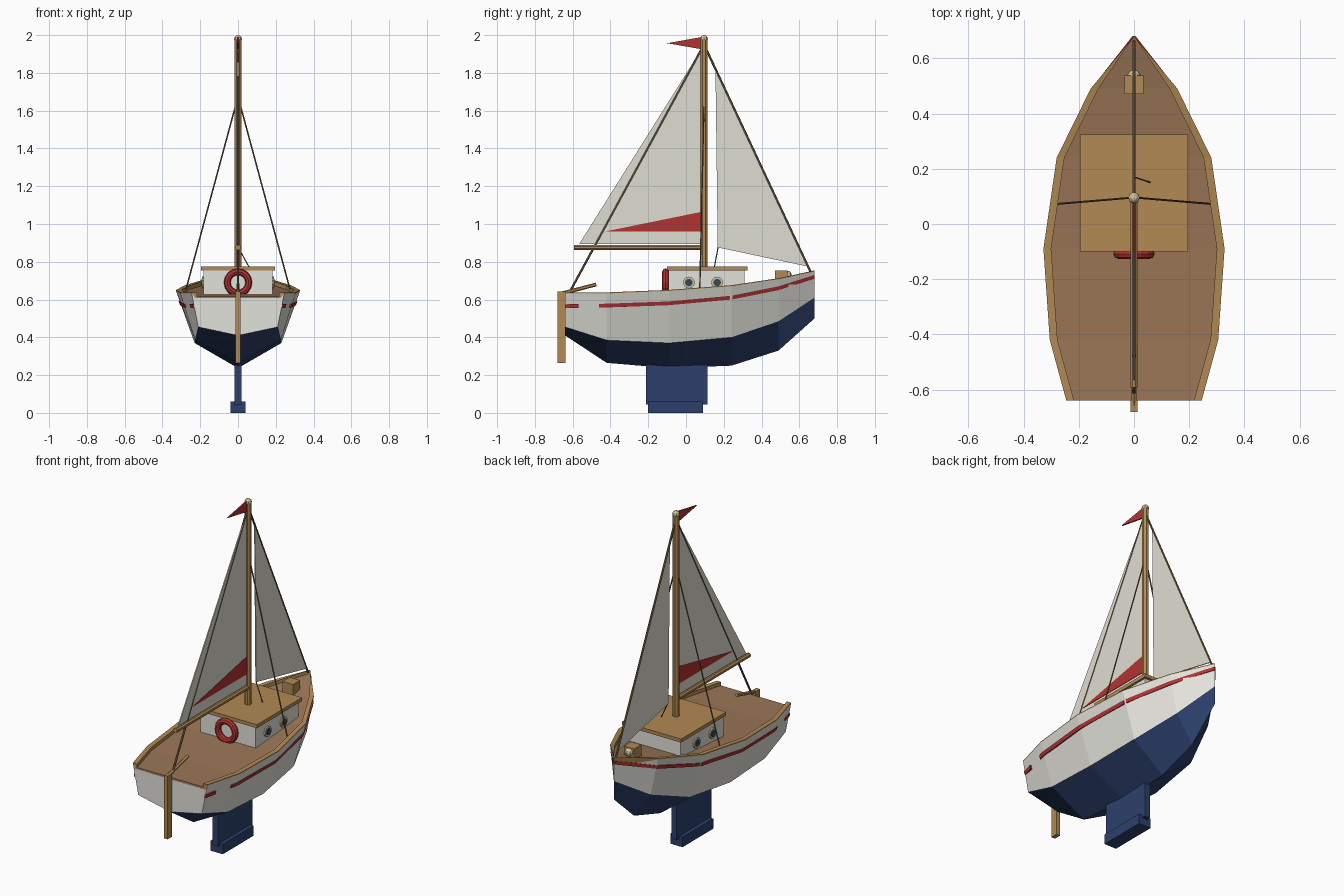
import bpy, bmesh, math
from mathutils import Vector

if "Cube" in bpy.data.objects:
    bpy.data.objects.remove(bpy.data.objects["Cube"])


def material(name, r, g, b):
    m = bpy.data.materials.new(name)
    m.diffuse_color = [(c / 255) ** 2.2 for c in (r, g, b)] + [1]
    m.use_nodes = True
    m.node_tree.nodes["Principled BSDF"].inputs["Base Color"].default_value = m.diffuse_color
    return m


WHITE = material("white_paint", 226, 225, 218)
NAVY = material("navy_paint", 48, 66, 108)
WOOD = material("light_wood", 176, 137, 84)
DECK = material("deck_wood", 155, 118, 88)
RED = material("red_paint", 178, 54, 54)
SAIL = material("sail_cloth", 222, 220, 208)
ROPE = material("rope", 112, 98, 70)
BRASS = material("brass", 205, 195, 155)
GLASS = material("dark_glass", 50, 75, 95)


def finish(name, bm, *mats):
    bmesh.ops.remove_doubles(bm, verts=bm.verts, dist=1e-5)
    bmesh.ops.recalc_face_normals(bm, faces=bm.faces)
    me = bpy.data.meshes.new(name)
    bm.to_mesh(me)
    bm.free()
    for m in mats:
        me.materials.append(m)
    ob = bpy.data.objects.new(name, me)
    bpy.context.collection.objects.link(ob)
    return ob


def loft(name, rings, mat):
    """Closed solid through a row of rings."""
    bm = bmesh.new()
    rows = [[bm.verts.new(p) for p in r] for r in rings]
    n = len(rows[0])
    for a, b in zip(rows, rows[1:]):
        for i in range(n):
            j = (i + 1) % n
            bm.faces.new((a[i], a[j], b[j], b[i]))
    bm.faces.new(rows[0])
    bm.faces.new(rows[-1])
    return finish(name, bm, mat)


def box(name, x, y, z, mat):
    return loft(name, [[(a, b, c) for a, b in ((x[0], y[0]), (x[1], y[0]), (x[1], y[1]), (x[0], y[1]))]
                       for c in z], mat)


def sheet(name, yz, mat, half=0.003):
    """Thin panel in the centre plane."""
    return loft(name, [[(x, y, z) for y, z in yz] for x in (-half, half)], mat)


def rod(name, p, q, r, mat, sides=8):
    p, q = Vector(p), Vector(q)
    rot = (q - p).to_track_quat('Z', 'Y')
    ring = [rot @ Vector((r * math.cos(t), r * math.sin(t), 0))
            for t in (2 * math.pi * (i + .5) / sides for i in range(sides))]
    return loft(name, [[c + v for v in ring] for c in (p, q)], mat)


def ball(name, loc, r, mat):
    bm = bmesh.new()
    bmesh.ops.create_uvsphere(bm, u_segments=8, v_segments=6, radius=r)
    bmesh.ops.translate(bm, vec=loc, verts=bm.verts)
    return finish(name, bm, mat)


# hull stations: y, sheer half width, sheer z, chine half width, chine z, keel z, stripe z
STATIONS = [(-.64, .245, .632, .21, .455, .41, .565),
            (-.42, .305, .632, .226, .385, .265, .568),
            (-.09, .328, .645, .23, .37, .237, .58),
            (.24, .28, .67, .20, .40, .25, .61),
            (.49, .157, .707, .11, .485, .33, .66),
            (.68, 0, .748, 0, .61, .50, .72)]


def station(y):
    for a, b in zip(STATIONS, STATIONS[1:]):
        if y <= b[0]:
            t = (y - a[0]) / (b[0] - a[0])
            return [u + (v - u) * t for u, v in zip(a, b)]
    return STATIONS[-1]


# hull shell: white topsides, navy bottom, white transom
bm = bmesh.new()
rows = [[bm.verts.new(p) for p in ((w, y, s), (c, y, cz), (0, y, k), (-c, y, cz), (-w, y, s))]
        for y, w, s, c, cz, k, _ in STATIONS]
for a, b in zip(rows, rows[1:]):
    for i in range(4):
        bm.faces.new((a[i], a[i + 1], b[i + 1], b[i])).material_index = int(i in (1, 2))
y, w, s = STATIONS[0][:3]
bm.faces.new(rows[0] + [bm.verts.new((-w + .022, y, s - .025)), bm.verts.new((w - .022, y, s - .025))])
finish("hull", bm, WHITE, NAVY)

# deck slab
loft("deck", [[(d, y, s - .015), (-d, y, s - .015), (-d, y, s - .028), (d, y, s - .028)]
              for y, w, s, *_ in STATIONS for d in [max(0, w - .016)]], DECK)

for side, sx in (("right", 1), ("left", -1)):
    # rail along the sheer
    loft(side + "_rail",
         [[(sx * max(0, w - d), y, s + dz) for d, dz in
           ((0, .006), (0, 0), (.013, -.03), (.028, -.03), (.028, .006))]
          for y, w, s, *_ in STATIONS], WOOD)
    # painted stripe, in pieces
    for n, ys in enumerate(((-.64, -.57), (-.46, -.42, -.09, .233), (.247, .49, .68))):
        rings = []
        for y in ys:
            y, w, s, c, cz, _, sz = station(y)
            ring = []
            for dz, off in ((.01, .006), (-.01, .006), (-.01, -.01), (.01, -.01)):
                x = c + (w - c) * (sz + dz - cz) / (s - cz) + off
                ring.append((sx * max(0, x), y, sz + dz))
            rings.append(ring)
        loft(f"{side}_stripe_{n}", rings, RED)
    # portholes
    for n, y in enumerate((.015, .165)):
        rod(f"{side}_porthole_rim_{n}", (sx * .17, y, .69), (sx * .19, y, .69), .031, BRASS, 10)
        rod(f"{side}_porthole_glass_{n}", (sx * .175, y, .69), (sx * .194, y, .69), .02, GLASS, 10)
    # shroud
    rod(side + "_shroud", (sx * .012, .095, 1.63), (sx * .275, .073, .655), .004, ROPE, 6)

# keel and rudder
box("keel_fin", (-.0175, .0175), (-.213, .113), (.045, .30), NAVY)
box("keel_bulb", (-.04, .04), (-.2, .09), (0, .06), NAVY)
box("rudder", (-.0125, .0125), (-.68, -.638), (.265, .642), WOOD)
rod("tiller", (0, -.66, .632), (0, -.475, .68), .01, WOOD, 6)

# cabin
box("cabin_walls", (-.182, .182), (-.093, .31), (.60, .757), WHITE)
box("cabin_roof", (-.195, .195), (-.1, .325), (.755, .776), WOOD)

# lifebuoy on the aft cabin wall
bm = bmesh.new()
rings = []
for i in range(16):
    a = 2 * math.pi * i / 16
    rings.append([bm.verts.new(((.057 + .018 * math.cos(b)) * math.cos(a), -.108 + .018 * math.sin(b),
                                .69 + (.057 + .018 * math.cos(b)) * math.sin(a)))
                  for b in (2 * math.pi * j / 8 for j in range(8))])
for i in range(16):
    p, q = rings[i], rings[(i + 1) % 16]
    for j in range(8):
        k = (j + 1) % 8
        bm.faces.new((p[j], p[k], q[k], q[j]))
finish("lifebuoy", bm, RED)

# bow post with lamp
box("bow_box", (-.034, .034), (.47, .537), (.67, .755), WOOD)
ball("bow_lamp", (0, .535, .728), .025, BRASS)

# mast and boom
rod("mast", (0, .095, .70), (0, .095, 1.98), .0195, WOOD)
ball("mast_cap", (0, .095, 1.979), .021, BRASS)
rod("boom", (0, .09, .876), (0, -.592, .876), .0145, WOOD)

# sails and pennant
sheet("mainsail", ((.085, .895), (-.565, .895), (.085, 1.93)), SAIL)
sheet("sail_patch", ((.08, .96), (-.43, .96), (.08, 1.064)), RED, .006)
sheet("jib", ((.156, 1.815), (.168, .876), (.645, .775)), SAIL)
sheet("pennant", ((.085, 1.99), (.085, 1.925), (-.10, 1.957)), RED, .004)

# rigging
rod("forestay", (0, .1, 1.94), (0, .66, .745), .006, ROPE, 6)
rod("backstay", (0, .09, 1.94), (0, -.62, .632), .006, ROPE, 6)
rod("jib_sheet", (0, .17, .878), (.06, .15, .77), .003, ROPE, 6)
